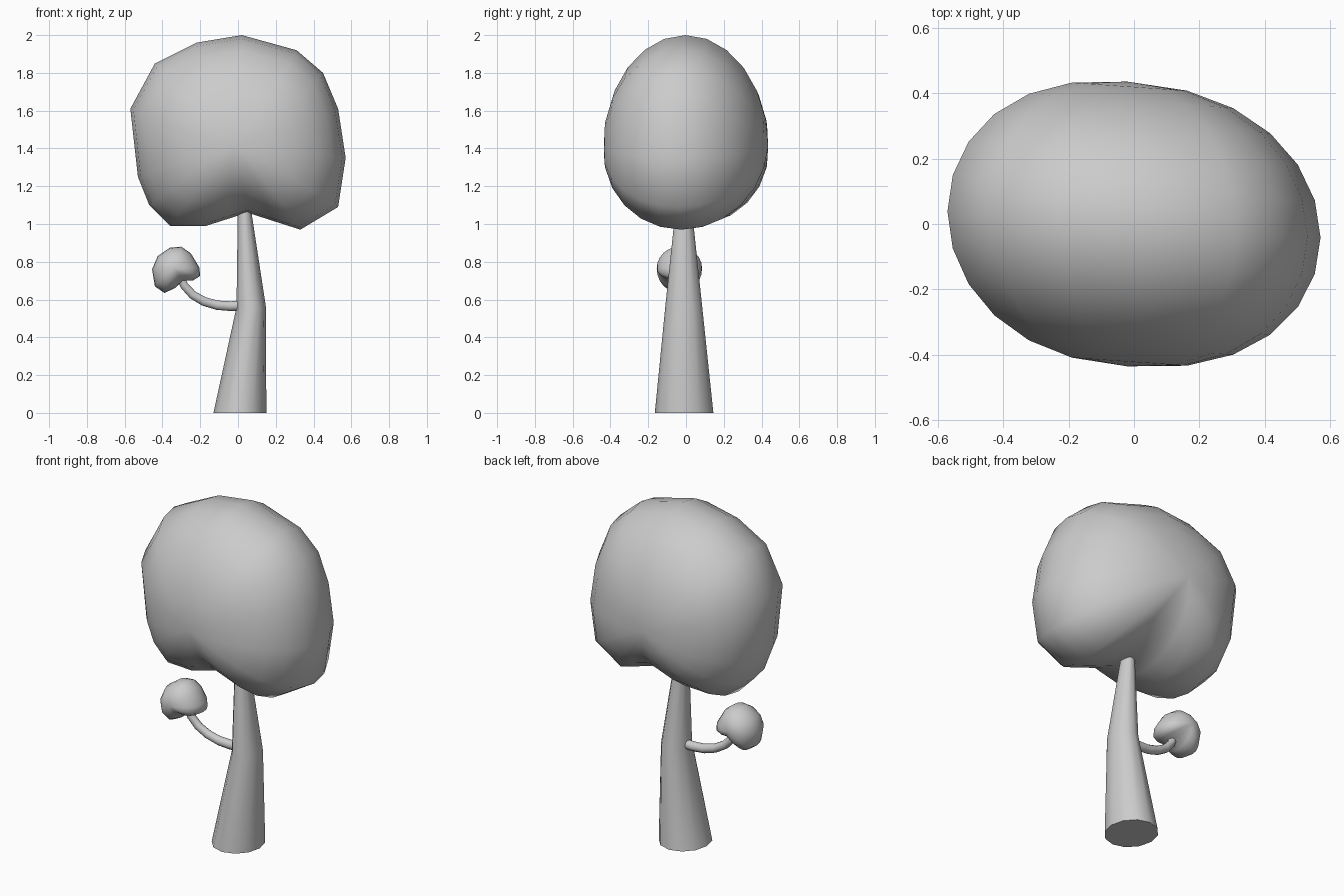
import bpy, bmesh, math
from mathutils import Vector

if "Cube" in bpy.data.objects:
    bpy.data.objects.remove(bpy.data.objects["Cube"])


def finish(name, bm, angle=60):
    bmesh.ops.recalc_face_normals(bm, faces=bm.faces)
    mesh = bpy.data.meshes.new(name)
    bm.to_mesh(mesh)
    bm.free()
    ob = bpy.data.objects.new(name, mesh)
    bpy.context.collection.objects.link(ob)
    bpy.ops.object.select_all(action='DESELECT')
    bpy.context.view_layer.objects.active = ob
    ob.select_set(True)
    bpy.ops.object.shade_smooth_by_angle(angle=math.radians(angle))
    return ob


def bridge(bm, rings):
    for a, b in zip(rings, rings[1:]):
        n = len(a)
        for i in range(n):
            j = (i + 1) % n
            bm.faces.new((a[i], a[j], b[j], b[i]))


def foliage(name, outline, centre, depth, skew=0.0, steps=12):
    """Blob: front outline shrunk towards a pole at front and back."""
    bm = bmesh.new()
    cx, cy, cz = centre
    rings = []
    for k in range(1, steps):
        t = math.pi * (k / steps - 0.5)
        sx, sz = math.cos(t) ** 0.87, math.cos(t)
        rings.append([bm.verts.new((cx + (x - cx) * sx,
                                    cy + depth * math.sin(t) + skew * (x - cx) * sx,
                                    cz + (z - cz) * sz)) for x, z in outline])
    bridge(bm, rings)
    for ring, side in ((rings[0], -1), (rings[-1], 1)):
        pole = bm.verts.new((cx, cy + side * depth, cz))
        for i in range(len(ring)):
            bm.faces.new((ring[i], ring[(i + 1) % len(ring)], pole))
    return finish(name, bm, 180)


# Trunk: tapered, kinked column
bm = bmesh.new()
rings = []
for x, y, z, rx, ry in ((0.01, -0.01, 0, 0.14, 0.155),
                        (0.07, -0.012, 0.56, 0.078, 0.098),
                        (0.033, -0.012, 1.09, 0.034, 0.042)):
    rings.append([bm.verts.new((x + rx * math.cos(a), y + ry * math.sin(a), z))
                  for a in (2 * math.pi * i / 12 for i in range(12))])
bridge(bm, rings)
bm.faces.new(rings[0])
bm.faces.new(rings[-1])
finish("trunk", bm, 50)

# Branch: tube swept along a bent path in the front plane
path = [Vector(p) for p in ((0.05, -0.012, 0.57), (-0.04, -0.014, 0.565),
                            (-0.11, -0.017, 0.57), (-0.18, -0.021, 0.59),
                            (-0.24, -0.026, 0.625), (-0.285, -0.031, 0.675),
                            (-0.31, -0.035, 0.73))]
bm = bmesh.new()
rings = []
for i, p in enumerate(path):
    d = (path[min(i + 1, len(path) - 1)] - path[max(i - 1, 0)]).normalized()
    u = Vector((0, 1, 0))
    v = d.cross(u).normalized()
    r = 0.028 - 0.006 * i / (len(path) - 1)
    rings.append([bm.verts.new(p + r * (u * math.cos(a) + v * math.sin(a)))
                  for a in (2 * math.pi * k / 10 for k in range(10))])
bridge(bm, rings)
bm.faces.new(rings[0])
bm.faces.new(rings[-1])
finish("branch", bm)

# Main crown with a dent above the trunk
foliage("crown",
        [(0.02, 2.0), (0.31, 1.92), (0.45, 1.80), (0.53, 1.61), (0.57, 1.35),
         (0.53, 1.09), (0.33, 0.97), (0.19, 1.015), (0.05, 1.06), (-0.06, 1.025),
         (-0.17, 0.99), (-0.36, 0.99), (-0.47, 1.10), (-0.53, 1.25),
         (-0.57, 1.61), (-0.44, 1.85), (-0.22, 1.96)],
        (-0.02, 0.0, 1.41), 0.435, -0.07)

# Small tuft on the branch, dented where the branch enters
foliage("branch_tuft",
        [(-0.30, 0.88), (-0.36, 0.875), (-0.425, 0.83), (-0.455, 0.76),
         (-0.44, 0.67), (-0.39, 0.635), (-0.335, 0.66), (-0.29, 0.70),
         (-0.24, 0.70), (-0.20, 0.725), (-0.205, 0.77), (-0.25, 0.845)],
        (-0.34, -0.035, 0.765), 0.12)
